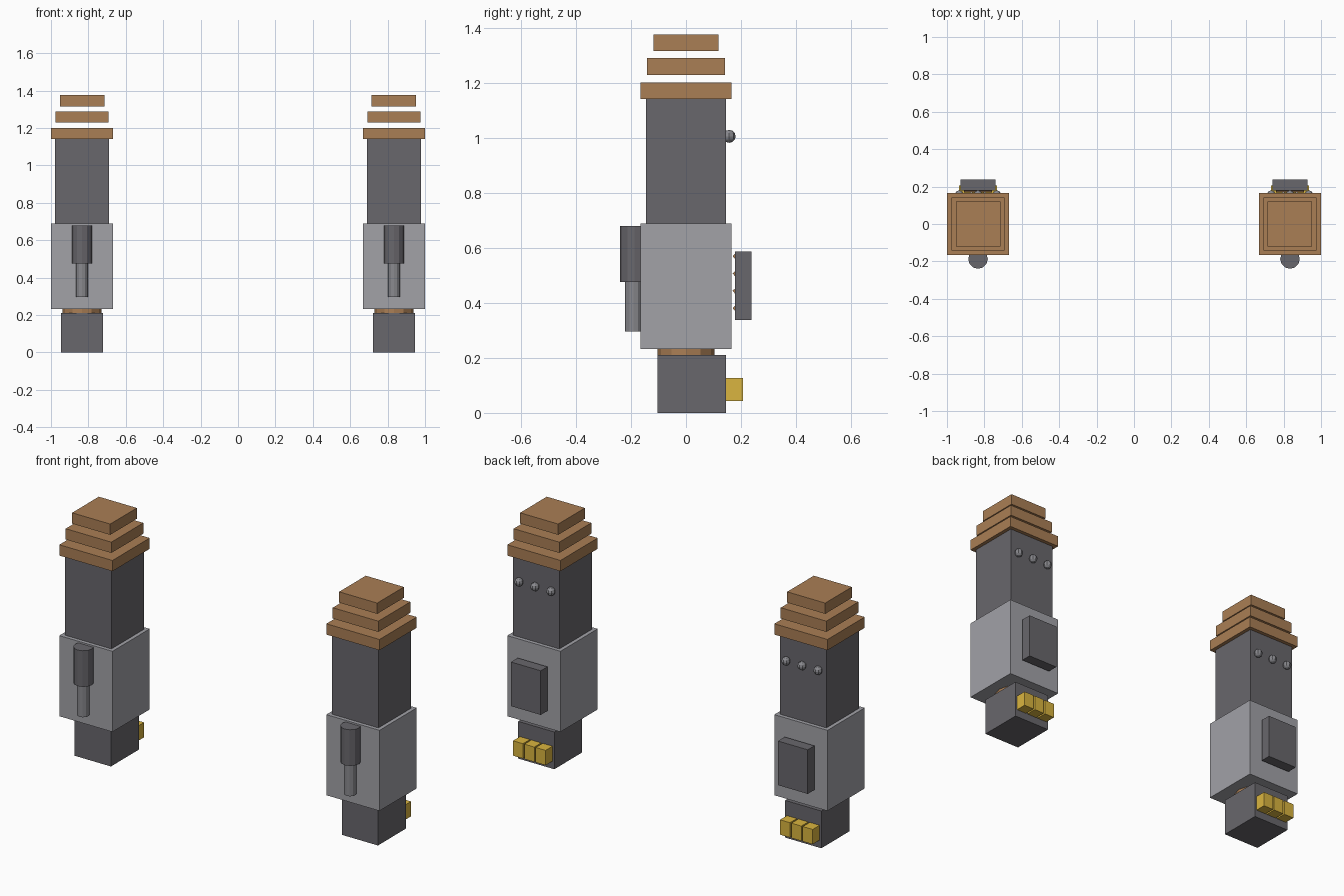
import bpy
from math import radians

if "Cube" in bpy.data.objects:
    bpy.data.objects.remove(bpy.data.objects["Cube"])


def material(name, rgb):
    m = bpy.data.materials.new(name)
    m.diffuse_color = (*rgb, 1)
    m.use_nodes = True
    m.node_tree.nodes["Principled BSDF"].inputs["Base Color"].default_value = m.diffuse_color
    return m


DARK = material("dark_steel", (0.14, 0.135, 0.15))
STEEL = material("light_steel", (0.36, 0.36, 0.39))
COPPER = material("copper", (0.40, 0.21, 0.09))
GOLD = material("gold", (0.70, 0.46, 0.05))
RIVET = material("rivet_grey", (0.25, 0.25, 0.27))


def finish(name, mat):
    o = bpy.context.object
    o.name = name
    o.data.materials.append(mat)
    return o


def box(name, x, w, y0, y1, z0, z1, mat, tilt=0):
    bpy.ops.mesh.primitive_cube_add(
        size=1, location=(x, (y0 + y1) / 2, (z0 + z1) / 2), rotation=(tilt, 0, 0))
    o = finish(name, mat)
    o.scale = (w, y1 - y0, z1 - z0)
    return o


def rod(name, x, y, r, z0, z1, mat, sides=12):
    bpy.ops.mesh.primitive_cylinder_add(
        vertices=sides, radius=r, depth=z1 - z0, location=(x, y, (z0 + z1) / 2))
    return finish(name, mat)


def arm(side, cx):
    # fist with three knuckles
    box(side + "_fist", cx, 0.226, -0.104, 0.145, 0, 0.21, DARK)
    for i in (-1, 0, 1):
        box(f"{side}_knuckle_{i + 2}", cx + i * 0.071, 0.062,
            0.145, 0.207, 0.043, 0.127, GOLD)

    # wrist, forearm and upper arm
    rod(side + "_wrist", cx, 0, 0.104, 0.19, 0.25, COPPER)
    box(side + "_forearm", cx, 0.332, -0.166, 0.166, 0.233, 0.688, STEEL)
    box(side + "_upper_arm", cx, 0.29, -0.145, 0.145, 0.688, 1.14, DARK)

    # stacked shoulder plates
    for i, (h, z) in enumerate(((0.166, 1.14), (0.1425, 1.228), (0.119, 1.315))):
        box(f"{side}_shoulder_plate_{i + 1}", cx, 2 * h, -h, h, z, z + 0.061, COPPER)

    # rivets on the back of the upper arm
    for i in (-1, 0, 1):
        bpy.ops.mesh.primitive_uv_sphere_add(
            segments=8, ring_count=6, radius=0.0235,
            location=(cx + i * 0.1, 0.157, 1.005))
        finish(f"{side}_rivet_{i + 2}", RIVET)

    # back panel with tilted vent slats behind it
    box(side + "_back_panel", cx, 0.186, 0.178, 0.238, 0.337, 0.586, DARK)
    for i in range(4):
        z = 0.38 + i * 0.063
        box(f"{side}_vent_slat_{i + 1}", cx, 0.15,
            0.173, 0.191, z - 0.009, z + 0.009, COPPER, radians(40))

    # piston on the front of the forearm
    rod(side + "_piston_sleeve", cx, -0.187, 0.0525, 0.475, 0.679, DARK)
    rod(side + "_piston_rod", cx, -0.19, 0.032, 0.295, 0.48, RIVET)


arm("left", 0.834)
arm("right", -0.834)
